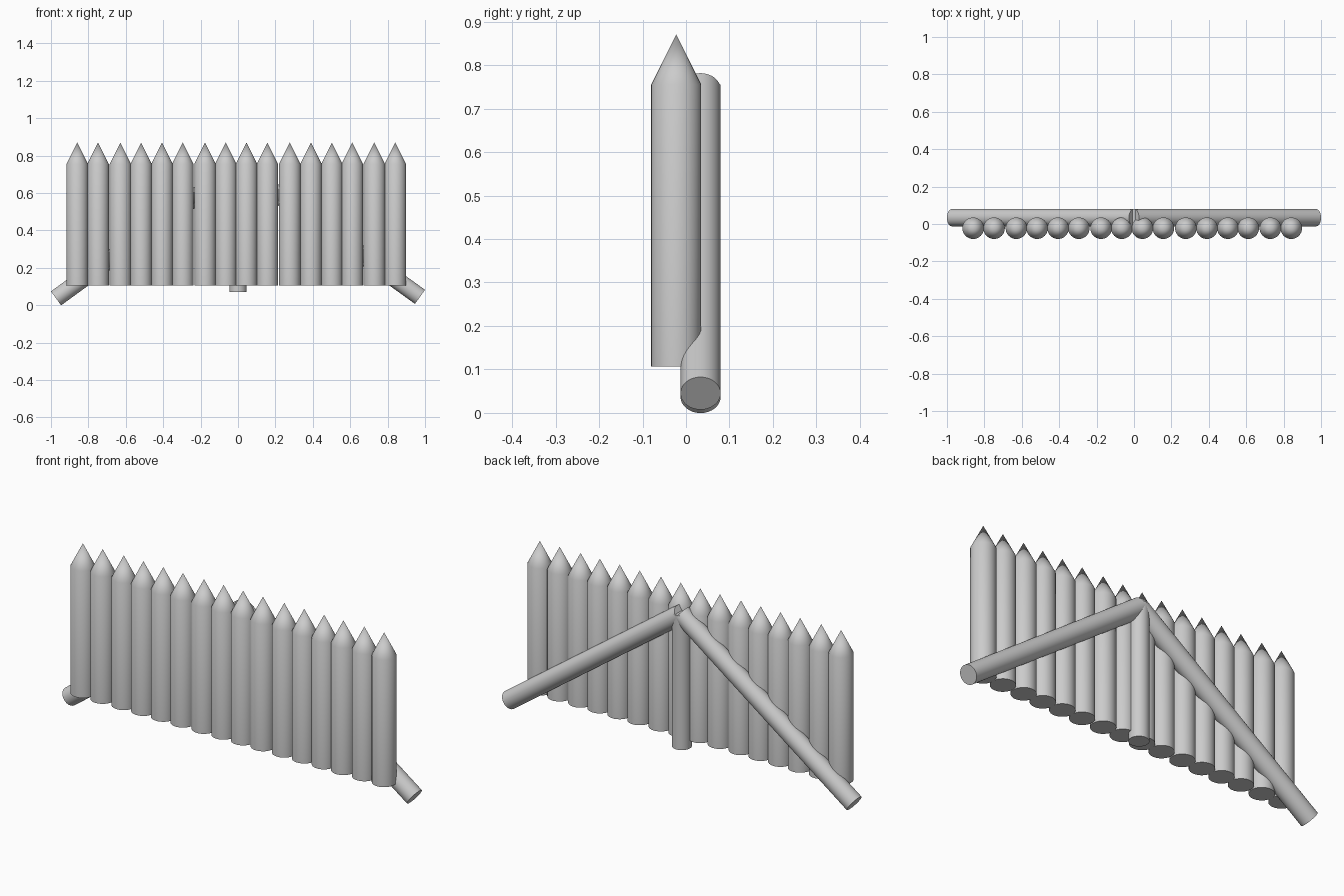
import bpy, bmesh
from mathutils import Vector, Matrix

if "Cube" in bpy.data.objects:
    bpy.data.objects.remove(bpy.data.objects["Cube"])

def finish(bm, name):
    me = bpy.data.meshes.new(name)
    bmesh.ops.recalc_face_normals(bm, faces=bm.faces)
    bm.to_mesh(me)
    bm.free()
    ob = bpy.data.objects.new(name, me)
    bpy.context.collection.objects.link(ob)
    bpy.ops.object.select_all(action='DESELECT')
    ob.select_set(True)
    bpy.context.view_layer.objects.active = ob
    bpy.ops.object.shade_smooth_by_angle(angle=0.5)
    return ob

# round log between two points
def log(name, a, b, r):
    a, b = Vector(a), Vector(b)
    d = b - a
    bm = bmesh.new()
    m = Matrix.Translation((a + b) / 2) @ d.to_track_quat('Z', 'Y').to_matrix().to_4x4()
    bmesh.ops.create_cone(bm, cap_ends=True, segments=32, radius1=r, radius2=r,
                          depth=d.length, matrix=m)
    return finish(bm, name)

# upright stake with a sharpened tip
def stake(name, x, y=-0.0225, r=0.0575, z0=0.107, z1=0.755, tip=0.87):
    bm = bmesh.new()
    bmesh.ops.create_cone(bm, cap_ends=True, segments=32, radius1=r, radius2=r,
                          depth=z1 - z0, matrix=Matrix.Translation((x, y, (z0 + z1) / 2)))
    top = max(bm.faces, key=lambda f: f.calc_center_median().z)
    apex = bmesh.ops.poke(bm, faces=[top])['verts'][0]
    apex.co.z = tip
    return finish(bm, name)

# row of stakes, slightly unevenly spaced
xs = [-.86, -.748, -.629, -.518, -.406, -.295, -.176, -.065,
      .045, .157, .277, .39, .502, .611, .729, .841]
for i, x in enumerate(xs):
    stake(f"stake_{i + 1}", x)

# two sloping braces and the centre post behind
Y, R = 0.0335, 0.0462
log("brace_left", (-0.973, Y, 0.037), (0.0, Y, 0.744), R)
log("brace_right", (0.973, Y, 0.045), (0.0, Y, 0.744), R)
log("centre_post", (0, Y, 0.07), (0, Y, 0.755), R)
